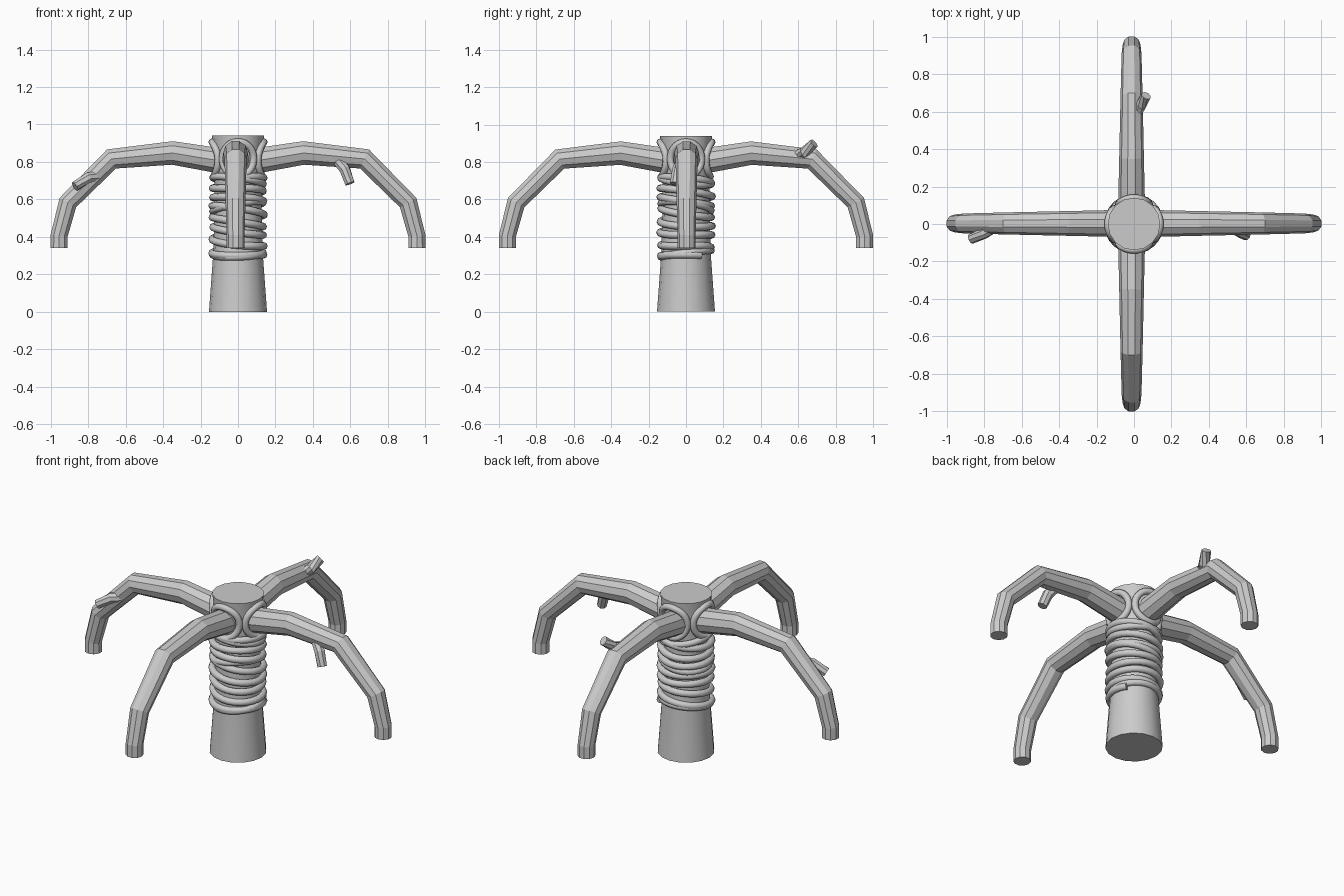
import bpy, bmesh
from math import sin, cos, pi, radians
from mathutils import Vector

if "Cube" in bpy.data.objects:
    bpy.data.objects.remove(bpy.data.objects["Cube"])


def finish(name, bm, smooth):
    bmesh.ops.recalc_face_normals(bm, faces=bm.faces[:])
    me = bpy.data.meshes.new(name)
    bm.to_mesh(me)
    bm.free()
    ob = bpy.data.objects.new(name, me)
    bpy.context.collection.objects.link(ob)
    if smooth:
        bpy.ops.object.select_all(action='DESELECT')
        bpy.context.view_layer.objects.active = ob
        ob.select_set(True)
        bpy.ops.object.shade_smooth_by_angle(angle=radians(50))
    return ob


def tube(name, path, radii, sides, ref, closed=False, smooth=False):
    """Sweep a polygon along a path; ref(point) gives the side direction."""
    pts = [Vector(p) for p in path]
    n = len(pts)
    bm = bmesh.new()
    rings = []
    for i, p in enumerate(pts):
        a = pts[i - 1] if (i or closed) else p
        b = pts[(i + 1) % n] if (i < n - 1 or closed) else p
        d0 = (p - a).normalized()
        d1 = (b - p).normalized()
        t = (d0 + d1).normalized()
        u = Vector(ref(p))
        u = (u - t * u.dot(t)).normalized()
        v = t.cross(u)
        r = radii[i] if isinstance(radii, list) else radii
        rings.append([bm.verts.new(p + r * (u * cos(2 * pi * k / sides) + v * sin(2 * pi * k / sides)))
                      for k in range(sides)])
    for i in range(n if closed else n - 1):
        A, B = rings[i], rings[(i + 1) % n]
        for k in range(sides):
            j = (k + 1) % sides
            bm.faces.new((A[k], A[j], B[j], B[k]))
    if not closed:
        bm.faces.new(rings[0])
        bm.faces.new(rings[-1])
    return finish(name, bm, smooth)


# Central post, waisted
tube("post", [(0, 0, 0), (0, 0, 0.3), (0, 0, 0.55), (0, 0, 0.8), (0, 0, 0.94)],
     [0.155, 0.133, 0.125, 0.124, 0.14], 16, lambda p: (1, 0, 0), smooth=True)

# Two crossed beams with drooping ends (distance, height, radius)
half = [(0.35, 0.848, 0.066), (0.675, 0.816, 0.059), (0.908, 0.583, 0.053),
        (0.955, 0.405, 0.048), (0.955, 0.34, 0.048)]
prof = [(-d, z, r) for d, z, r in reversed(half)] + [(0, 0.79, 0.074)] + half
rad = [r for _, _, r in prof]
tube("side_beam", [(d, 0.003, z) for d, z, _ in prof], rad, 10, lambda p: (0, 1, 0))
tube("front_back_beam", [(-0.013, d, z) for d, z, _ in prof], rad, 10, lambda p: (1, 0, 0))

# Broken twigs on three of the arms
twigs = {
    "right_twig": [(0.53, -0.02, 0.81), (0.57, -0.045, 0.76), (0.597, -0.06, 0.685)],
    "left_twig": [(-0.75, -0.02, 0.725), (-0.80, -0.05, 0.715), (-0.87, -0.08, 0.67)],
    "back_twig": [(0.0, 0.57, 0.835), (0.035, 0.63, 0.85), (0.065, 0.685, 0.90)],
}
for name, path in twigs.items():
    tube(name, path, [0.03, 0.03, 0.027], 8, lambda p: (0.3, 1, 0.4))

# Rope wound round the post, slightly uneven
turns, steps = 7.4, 26
wind = []
for i in range(int(turns * steps) + 1):
    f = i / (turns * steps)
    a = 0.6 - 2 * pi * turns * f
    r = 0.137 + 0.003 * sin(1.7 * a)
    z = 0.29 + 0.43 * f + 0.011 * sin(a * 1.13 + 1) + 0.005 * sin(a * 0.37)
    wind.append((r * cos(a), r * sin(a), z))
tube("wound_rope", wind, 0.02, 8, lambda p: (0, 0, 1), smooth=True)

# Tilted extra turns that cross the winding
for n, (z0, tilt, ph) in enumerate([(0.31, 0.018, 0.3), (0.56, 0.03, 2.2), (0.70, 0.022, 4.0)]):
    ring = [(0.135 * cos(2 * pi * k / 28), 0.135 * sin(2 * pi * k / 28),
             z0 + tilt * sin(2 * pi * k / 28 + ph)) for k in range(28)]
    tube("rope_turn_%d" % (n + 1), ring, 0.019, 8, lambda p: (0, 0, 1), True, True)

# Rope loops lashing the root of each arm
for q, side in enumerate(("right", "back", "left", "front")):
    loop = []
    for k in range(28):
        t = 2 * pi * k / 28
        a = q * pi / 2 + radians(38) * cos(t)
        r = 0.135 + 0.004 * sin(t)
        loop.append((r * cos(a), r * sin(a), 0.815 + 0.092 * sin(t)))
    tube(side + "_lashing", loop, 0.019, 8, lambda p: (p.x, p.y, 0), True, True)
